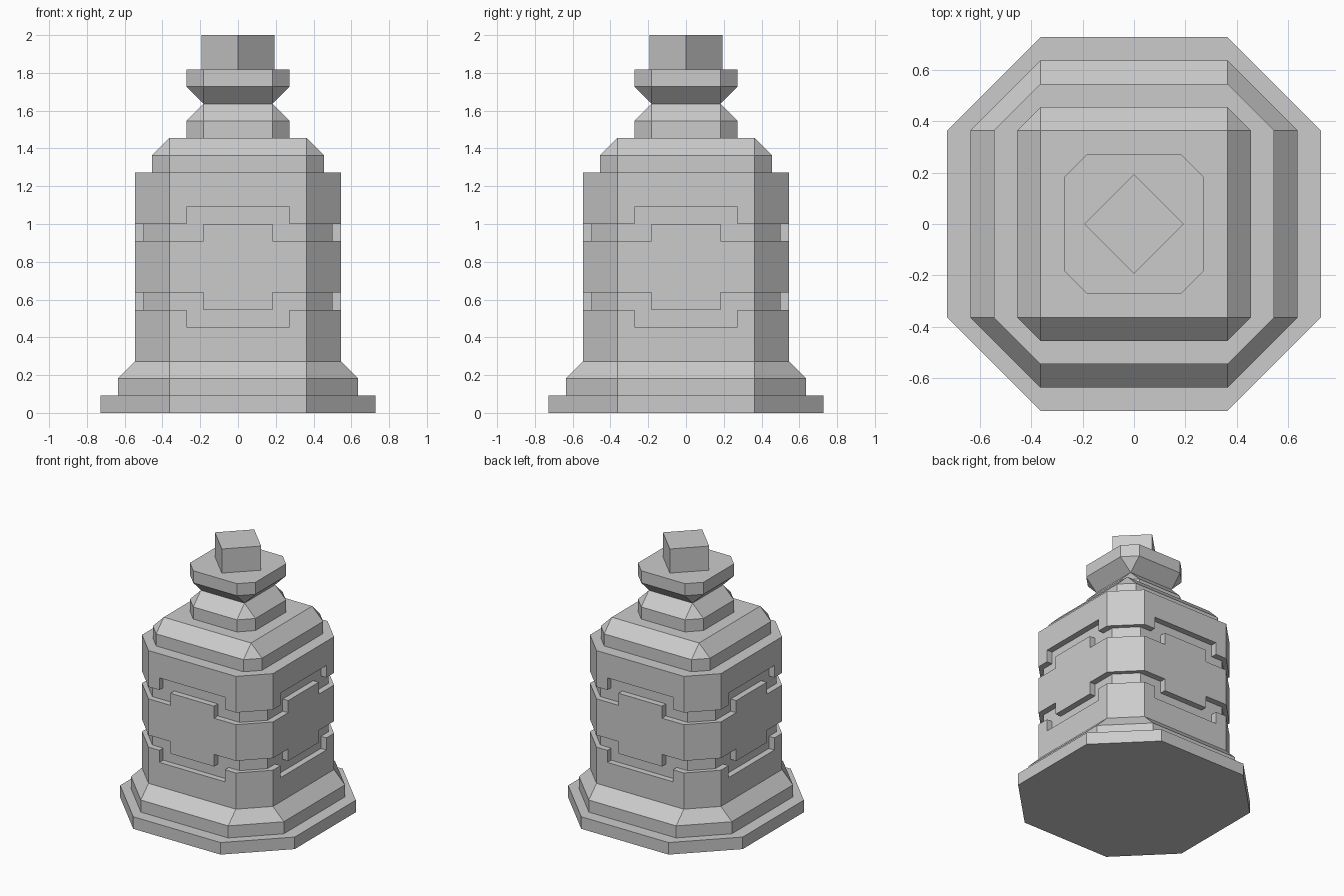
import bpy, bmesh, math

if "Cube" in bpy.data.objects:
    bpy.data.objects.remove(bpy.data.objects["Cube"], do_unlink=True)

U = 1 / 11  # building module: the model is 22 modules tall

stone = bpy.data.materials.new("plain_grey")
stone.use_nodes = True
GREY = (0.6, 0.6, 0.6, 1)
stone.diffuse_color = GREY
stone.node_tree.nodes["Principled BSDF"].inputs["Base Color"].default_value = GREY


def level(half, flat, z):
    """Straight edge line on one side: distance from axis, then (x, z) points."""
    return half, [(-flat, z), (flat, z)]


def stepped(half, flat, z, step, z_mid):
    """Edge line that jumps to z_mid in the middle of the side."""
    return half, [(-flat, z), (-step, z), (-step, z_mid),
                  (step, z_mid), (step, z), (flat, z)]


def finish(name, bm):
    bmesh.ops.remove_doubles(bm, verts=bm.verts, dist=0.0005)
    bmesh.ops.recalc_face_normals(bm, faces=bm.faces)
    mesh = bpy.data.meshes.new(name)
    bm.to_mesh(mesh)
    bm.free()
    mesh.materials.append(stone)
    obj = bpy.data.objects.new(name, mesh)
    bpy.context.collection.objects.link(obj)
    return obj


def loft(name, rows):
    """Skin edge lines repeated on four sides, with chamfered corners and caps."""
    bm = bmesh.new()
    rings = []
    for half, path in rows:
        ring = []
        for k in range(4):
            side = []
            for x, z in path:
                px, py = x, -half
                for _ in range(k):
                    px, py = -py, px
                side.append(bm.verts.new((px * U, py * U, z * U)))
            ring.append(side)
        rings.append(ring)
    for (h0, p0), (h1, p1), lo, hi in zip(rows, rows[1:], rings, rings[1:]):
        for k in range(4):
            a, b, n = lo[k], hi[k], (k + 1) % 4
            if h0 == h1:      # flat wall: one polygon per side
                bm.faces.new(a + b[::-1])
            else:             # ledge or slope: one quad per segment
                for i in range(len(a) - 1):
                    bm.faces.new((a[i], a[i + 1], b[i + 1], b[i]))
            bm.faces.new((a[-1], lo[n][0], hi[n][0], b[-1]))
    for ring in (rings[0], rings[-1]):
        bm.faces.new([v for side in ring for v in side])
    return finish(name, bm)


# Foot and sloping plinth
loft("base_slab", [level(8, 4, 0), level(8, 4, 1)])
loft("plinth", [level(7, 4, 1), level(7, 4, 2), level(6, 4, 3)])

# Main body with two stepped grooves running all the way round
OUT, IN = 6, 5.5
groove_lines = [(6, 3, 5), (7, 2, 6), (10, 2, 11), (11, 3, 12)]
body = [level(OUT, 4, 3)]
for i, (z, step, z_mid) in enumerate(groove_lines):
    order = (OUT, IN) if i % 2 == 0 else (IN, OUT)
    body += [stepped(h, 4, z, step, z_mid) for h in order]
body.append(level(OUT, 4, 14))
loft("grooved_body", body)

# Shoulder, pinched neck and collar
loft("shoulder", [level(5, 4, 14), level(5, 4, 15), level(4, 4, 16)])
loft("neck_and_collar", [level(3, 2, 16), level(3, 2, 17), level(2, 2, 18),
                         level(3, 2, 19), level(3, 2, 20)])

# Square knob turned on its corner
bm = bmesh.new()
bmesh.ops.create_cube(bm, size=1)
knob = finish("top_knob", bm)
knob.scale = (3 * U, 3 * U, 2 * U)
knob.rotation_euler.z = math.radians(45)
knob.location.z = 21 * U
